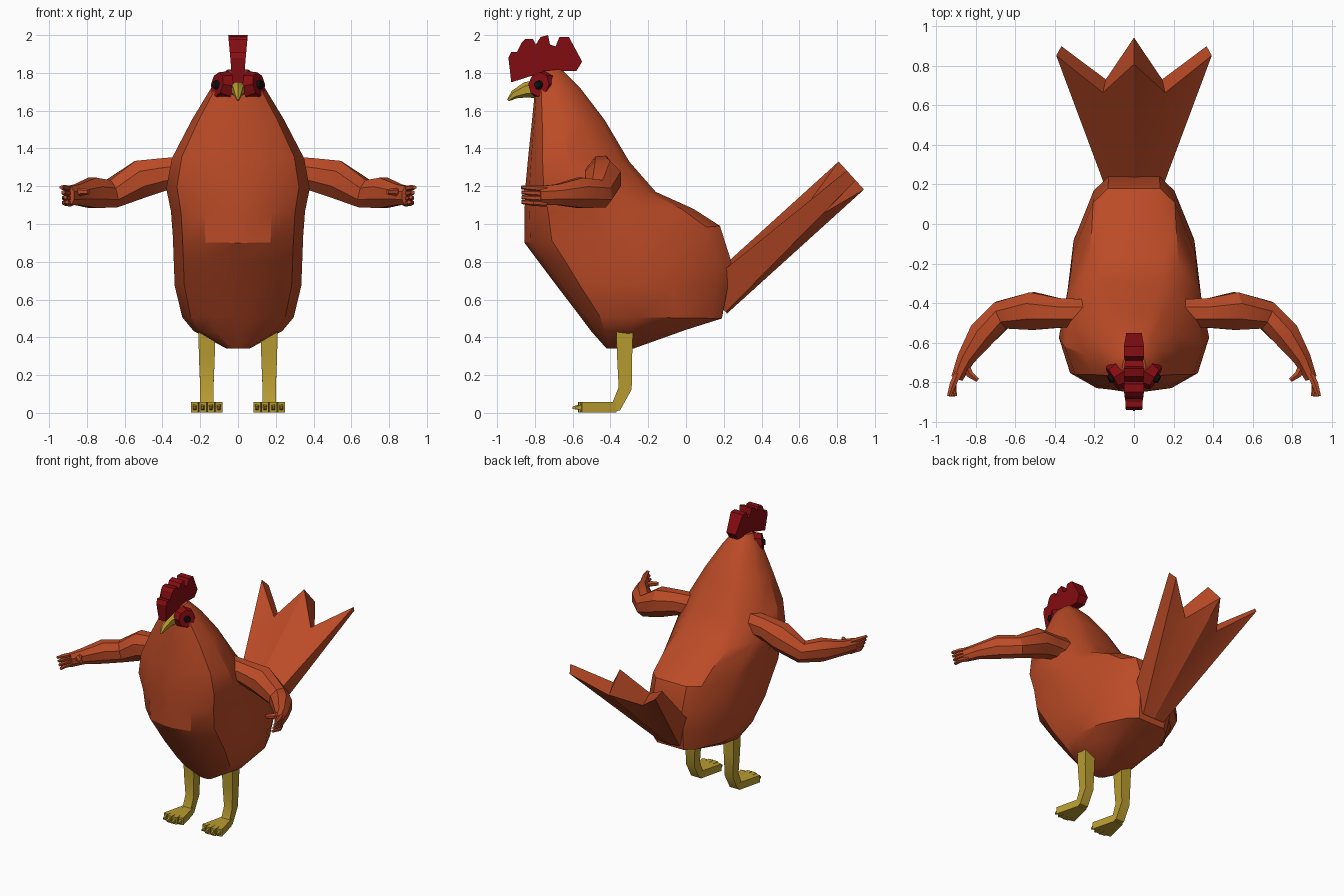
import bpy, bmesh, math
from mathutils import Vector, Matrix

cube = bpy.data.objects.get("Cube")
if cube:
    bpy.data.objects.remove(cube, do_unlink=True)


def material(name, rgb):
    mat = bpy.data.materials.new(name)
    mat.use_nodes = True
    mat.diffuse_color = (*rgb, 1)
    shader = next(n for n in mat.node_tree.nodes if n.type == 'BSDF_PRINCIPLED')
    shader.inputs["Base Color"].default_value = (*rgb, 1)
    shader.inputs["Roughness"].default_value = 0.8
    return mat


FEATHER = material("rust orange", (0.5, 0.07, 0.02))
RED = material("dark red", (0.24, 0.004, 0.006))
YELLOW = material("mustard yellow", (0.48, 0.33, 0.03))
BLACK = material("black", (0.005, 0.005, 0.006))


def finish(name, bm, mat, mirror=False, angle=30):
    """Turn a bmesh into a shaded object, optionally mirrored across x."""
    bmesh.ops.recalc_face_normals(bm, faces=bm.faces)
    mesh = bpy.data.meshes.new(name)
    bm.to_mesh(mesh)
    bm.free()
    mesh.materials.append(mat)
    mesh.shade_smooth()
    mesh.set_sharp_from_angle(angle=math.radians(angle))
    obj = bpy.data.objects.new(name, mesh)
    bpy.context.scene.collection.objects.link(obj)
    if mirror:
        mod = obj.modifiers.new("Mirror", 'MIRROR')
        mod.use_mirror_merge = False
    return obj


def loft(bm, rings):
    """Skin a list of equal-length point rings and cap both ends."""
    rows = [[bm.verts.new(p) for p in ring] for ring in rings]
    count = len(rows[0])
    for low, high in zip(rows, rows[1:]):
        for i in range(count):
            j = (i + 1) % count
            bm.faces.new((low[i], low[j], high[j], high[i]))
    bm.faces.new(rows[0][::-1])
    bm.faces.new(rows[-1])


def tube(bm, path, sides=8, across=None):
    """Tapered tube; each path entry is (point, half width, half height)."""
    points = [Vector(entry[0]) for entry in path]
    rings = []
    for k, (_, wide, high) in enumerate(path):
        along = (points[min(k + 1, len(points) - 1)] - points[max(k - 1, 0)]).normalized()
        side = Vector(across) if across else along.cross(Vector((0, 0, 1))).normalized()
        up = side.cross(along)
        ring = []
        for i in range(sides):
            a = math.tau * (i + 0.5) / sides
            grow = 1 / math.cos(math.pi / sides)
            ring.append(points[k] + grow * (side * wide * math.cos(a) + up * high * math.sin(a)))
        rings.append(ring)
    loft(bm, rings)


# Body: tilted rings given as front y, front z, back y, back z, half width
body_rings = [
    (-.42, .34, -.28, .34, .06), (-.50, .43, 0, .44, .235),
    (-.56, .51, .19, .5, .295), (-.69, .68, .22, .66, .335),
    (-.78, .8, .24, .8, .34), (-.855, .9, .18, .99, .345),
    (-.855, 1.06, .04, 1.08, .355), (-.85, 1.2, -.16, 1.17, .38),
    (-.835, 1.36, -.3, 1.33, .35), (-.815, 1.55, -.43, 1.55, .245),
    (-.8, 1.7, -.56, 1.72, .15), (-.79, 1.76, -.62, 1.78, .11),
    (-.76, 1.81, -.66, 1.82, .06)]
half_section = [(.5, .03), (.85, .14), (1, .4), (.9, .68), (.6, .93), (.38, 1)]
section = [(0, 0)] + half_section + [(0, 1)] + [(-x, t) for x, t in half_section[::-1]]
bm = bmesh.new()
loft(bm, [[(x * w, yf + t * (yb - yf), zf + t * (zb - zf)) for x, t in section]
          for yf, zf, yb, zb, w in body_rings])
finish("body", bm, FEATHER)

# Tail: three-pointed fan, thick in the middle and thin at the outer tips
along, normal = Vector((0, .74, .67)), Vector((0, -.67, .74))
root = Vector((0, .15, .60))
fan = [(0, 0, .1), (.1, 0, .09), (.38, .98, .035), (.15, .74, .05), (0, .98, .1)]
bm = bmesh.new()
for sx in (1, -1):
    layers = []
    for v in (1, -1):
        layers.append([bm.verts.new(root + Vector((sx * x * (1 + v * t), 0, 0))
                                    + along * u + normal * v * t) for x, u, t in fan])
        for tri in ((0, 1, 3), (1, 2, 3), (0, 3, 4)):
            bm.faces.new([layers[-1][i] for i in tri])
    top, bottom = layers
    for i in (0, 1, 2, 3):
        bm.faces.new((top[i], top[i + 1], bottom[i + 1], bottom[i]))
bmesh.ops.remove_doubles(bm, verts=bm.verts, dist=0.0005)
finish("tail", bm, FEATHER)

# Arms with hands curling forward
bm = bmesh.new()
tube(bm, [((.25, -.45, 1.27), .07, .09), ((.38, -.45, 1.265), .075, .085),
          ((.51, -.44, 1.24), .095, .1), ((.67, -.46, 1.16), .072, .075),
          ((.77, -.56, 1.165), .07, .08), ((.85, -.68, 1.155), .045, .055),
          ((.895, -.78, 1.15), .03, .05)])
for i in range(4):
    z = 1.19 - i * .026
    tip = Vector((.935 - i * .01, -.87, z + .004))
    tube(bm, [((.885, -.74, z - .004), .016, .014), ((.915, -.81, z), .017, .014),
              (tip, .01, .009)], 6)
tube(bm, [((.86, -.70, 1.17), .02, .02), ((.83, -.76, 1.17), .018, .018),
          ((.79, -.79, 1.17), .01, .012)], 6)
finish("arms", bm, FEATHER, True)

# Legs
bm = bmesh.new()
tube(bm, [((.165, -.325, .45), .045, .045), ((.165, -.325, .3), .042, .04),
          ((.165, -.322, .13), .035, .035), ((.165, -.37, .032), .035, .028),
          ((.165, -.41, .03), .04, .028)], 4, (1, 0, 0))
finish("legs", bm, YELLOW, True)

# Four toes per foot, each with a small claw
bm = bmesh.new()
for offset in (-.064, -.022, .022, .064):
    x = .165 + offset
    tip_y = -.58 + abs(offset) * .4
    tube(bm, [((.165 + offset * .35, -.37, .03), .015, .028),
              ((x, tip_y, .03), .019, .027)], 4)
    tube(bm, [((x, tip_y + .01, .03), .011, .016),
              ((x, tip_y - .03, .027), .004, .006)], 4)
finish("toes", bm, YELLOW, True)

# Comb: scalloped outline, wider toward the top
outline = [(-.925, 1.75), (-.94, 1.88), (-.925, 1.91), (-.895, 1.91), (-.885, 1.89),
           (-.87, 1.96), (-.85, 1.98), (-.81, 1.98), (-.795, 1.95), (-.77, 1.99),
           (-.73, 2), (-.72, 1.95), (-.69, 1.94), (-.67, 1.99), (-.62, 1.99),
           (-.55, 1.86), (-.58, 1.81), (-.7, 1.81), (-.8, 1.79)]
bm = bmesh.new()
loft(bm, [[(s * (.032 + (z - 1.78) * .09), y, z) for y, z in outline] for s in (-1, 1)])
bmesh.ops.triangulate(bm, faces=[f for f in bm.faces if len(f.verts) > 4])
finish("comb", bm, RED)

# Beak: hooked and tapering
bm = bmesh.new()
tube(bm, [((0, -.77, 1.715), .04, .045), ((0, -.85, 1.71), .028, .035),
          ((0, -.91, 1.685), .018, .02), ((0, -.942, 1.655), .005, .006)], 6, (1, 0, 0))
finish("beak", bm, YELLOW)


# Face patches and eyes, facing outward and slightly forward
def face_disc(name, mat, centre, radius, depth, sides, taper):
    bm = bmesh.new()
    turn = Vector((.85, -.5, .15)).to_track_quat('Z', 'Y').to_matrix().to_4x4()
    bmesh.ops.create_cone(bm, cap_ends=True, segments=sides, radius1=radius,
                          radius2=radius * taper, depth=depth,
                          matrix=Matrix.Translation(centre) @ turn)
    finish(name, bm, mat, True)


face_disc("face_patches", RED, (.085, -.765, 1.735), .08, .06, 8, .8)
face_disc("eyes", BLACK, (.105, -.775, 1.735), .034, .05, 10, .6)
